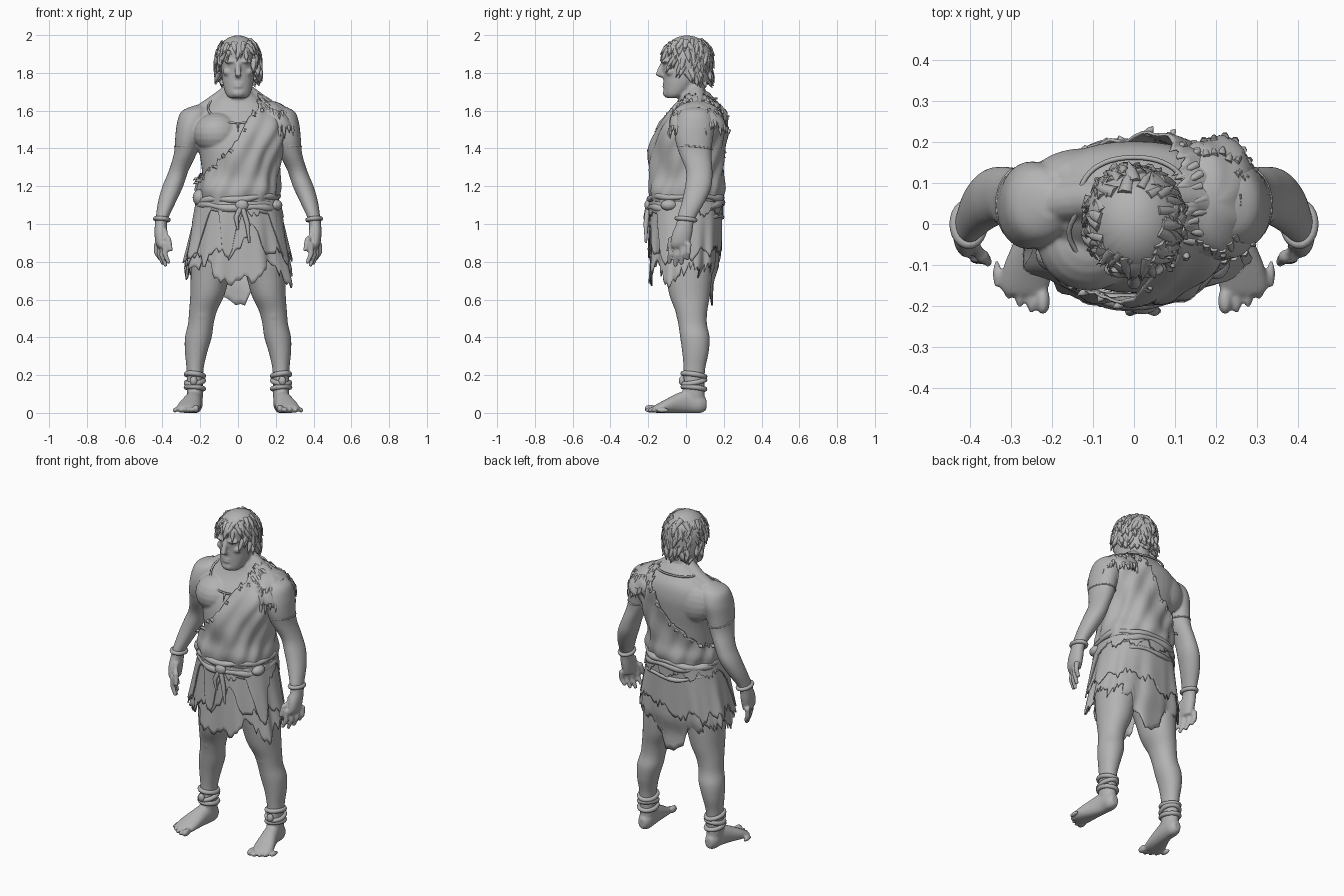
import bpy, bmesh, math, random
from mathutils import Vector

if "Cube" in bpy.data.objects:
    bpy.data.objects.remove(bpy.data.objects["Cube"])
random.seed(4)
PI, TAU = math.pi, math.tau
parts = {}          # name -> (verts, faces)

def add(name, rows, caps=True):
    """Skin a list of closed point rings and append it to a named part."""
    vs, fs = parts.setdefault(name, ([], []))
    o, n = len(vs), len(rows[0])
    for r in rows:
        vs.extend(tuple(p) for p in r)
    for j in range(len(rows) - 1):
        for i in range(n):
            a, b = o + j * n, o + (j + 1) * n
            fs.append((a + i, a + (i + 1) % n, b + (i + 1) % n, b + i))
    if caps:
        fs.append(tuple(range(o, o + n)))
        fs.append(tuple(o + (len(rows) - 1) * n + i for i in range(n)))

def dense(keys, steps=4):
    """Smooth interpolation through key tuples."""
    out = []
    for i in range(len(keys) - 1):
        a, b, c, d = keys[max(i - 1, 0)], keys[i], keys[i + 1], keys[min(i + 2, len(keys) - 1)]
        for s in range(steps):
            t = s / steps
            out.append(tuple(q + .5 * t * (r - p + t * (2 * p - 5 * q + 4 * r - w + t * (3 * (q - r) + w - p)))
                             for p, q, r, w in zip(a, b, c, d)))
    return out + [keys[-1]]

def oval(a, rx, ry, p=2.0):
    c, s = math.cos(a), math.sin(a)
    return (math.copysign(abs(c) ** (2 / p), c) * rx, math.copysign(abs(s) ** (2 / p), s) * ry)

def loft(name, keys, side=1, axis='z', n=28, p=2.1):
    rows = []
    for x, y, z, rx, ry in dense(keys):
        ring = [oval(TAU * i / n, max(rx, .004), max(ry, .004), p) for i in range(n)]
        rows.append([(side * (x + u), y + v, z) if axis == 'z' else (side * (x + u), y, max(z + v, 0))
                     for u, v in ring])
    add(name, rows)

def ball(name, c, r, n=18):
    add(name, [[(c[0] + r[0] * math.cos(e) * math.cos(TAU * i / n), c[1] + r[1] * math.cos(e) * math.sin(TAU * i / n),
                 c[2] + r[2] * math.sin(e)) for i in range(n)] for e in [math.radians(d) for d in range(-85, 86, 17)]])

def tube(name, pts, radii, loop=False, n=8):
    pts = [Vector(p) for p in pts]
    rows, m = [], len(pts)
    for i, p in enumerate(pts):
        t = (pts[(i + 1) % m] - pts[i - 1]) if loop else (pts[min(i + 1, m - 1)] - pts[max(i - 1, 0)])
        t.normalize()
        ref = Vector((0, 0, 1)) if abs(t.z) < .8 else Vector((0, 1, 0))
        u = t.cross(ref).normalized()
        v = u.cross(t)
        r = radii[i] if isinstance(radii, (list, tuple)) else radii
        rows.append([p + r * (u * math.cos(TAU * k / n) + v * math.sin(TAU * k / n)) for k in range(n)])
    if loop:
        rows.append(rows[0])
    add(name, rows, not loop)

def tuft(name, base, tip, w):
    base, tip = Vector(base), Vector(tip)
    mid = base.lerp(tip, .55) + Vector((0, 0, .006))
    tube(name, [base, mid, tip], [w, w * .75, .0015], n=6)

# ---- torso profile, shared by skin, tunic and necklace: z, centre y, rx, ry
TORSO = dense([(.80, .01, .17, .13), (.95, .01, .20, .155), (1.08, 0, .19, .16), (1.2, 0, .185, .162),
               (1.35, .006, .2, .174), (1.45, .02, .225, .175), (1.53, .042, .235, .16), (1.6, .064, .2, .128),
               (1.65, .062, .14, .1), (1.70, .045, .075, .075)], 6)

def torso(a, z, off=0.0):
    z = min(max(z, TORSO[0][0]), TORSO[-1][0])
    for k, l in zip(TORSO, TORSO[1:]):
        if z <= l[0]:
            break
    t = (z - k[0]) / (l[0] - k[0])
    cy, rx, ry = [k[i] + (l[i] - k[i]) * t for i in (1, 2, 3)]
    x, y = oval(a, rx + off, ry + off, 2.25)
    return Vector((x, y + cy, z))

# ---- bare body
add('body', [[torso(TAU * i / 40, k[0]) for i in range(40)] for k in TORSO])
loft('body', [(0, .05, 1.58, .09, .085), (0, .035, 1.66, .072, .075), (0, .02, 1.78, .068, .075)])
loft('body', [(0, -.068, 1.667, .045, .035), (0, -.055, 1.687, .064, .06), (0, -.03, 1.74, .08, .088),
              (0, -.008, 1.80, .087, .112), (0, 0, 1.87, .09, .127), (0, 0, 1.93, .088, .12), (0, 0, 1.98, .04, .06)])
tube('body', [(0, -.115, 1.865), (0, -.135, 1.82), (0, -.145, 1.795), (0, -.115, 1.78)], [.012, .015, .02, .012])
ball('body', (0, -.098, 1.693), (.038, .026, .024))                 # chin
ball('body', (0, -.108, 1.742), (.032, .016, .009))                 # lips
ball('body', (0, -.11, 1.727), (.028, .016, .008))
ball('body', (-.11, -.045, 1.48), (.125, .118, .11), 28)            # bare chest muscle
for s in (-1, 1):
    ball('body', (s * .036, -.11, 1.86), (.04, .022, .011))         # brow
    ball('body', (s * .036, -.1, 1.838), (.014, .016, .009))        # eye
    ball('body', (s * .055, -.08, 1.805), (.026, .03, .022))        # cheekbone
    tube('body', [(s * .04, .055, 1.70), (s * .12, .06, 1.635), (s * .21, .05, 1.575)], [.045, .05, .05], n=14)
    ball('body', (s * .12, .11, 1.51), (.13, .075, .12), 28)        # shoulder blade
    loft('body', [(.20, .05, 1.628, .03, .035), (.225, .05, 1.596, .075, .084), (.247, .047, 1.53, .077, .106),
                  (.265, .042, 1.45, .068, .1), (.28, .05, 1.37, .06, .085), (.315, .07, 1.28, .052, .07),
                  (.345, .065, 1.2, .055, .07), (.375, .04, 1.12, .048, .062), (.4, .005, 1.04, .035, .05),
                  (.408, -.006, 1.0, .032, .046), (.409, -.02, .95, .033, .053), (.408, -.03, .90, .029, .052),
                  (.404, -.033, .875, .02, .045)], s)
    for k in range(4):                                              # fingers
        x, y, l = .43 - .015 * k, .016 - .032 * k, (.07, .095, .105, .09)[k]
        tube('body', [(s * x, y, .90), (s * (x + .002), y - .004, .88 - l * .45), (s * (x - .02), y - .008, .88 - l)],
             [.0155, .0145, .011])
    tube('body', [(s * .39, -.045, .965), (s * .37, -.078, .92), (s * .354, -.095, .855)], [.02, .018, .011])
    loft('body', [(.105, .01, .93, .1, .13), (.13, .01, .82, .115, .132), (.148, .015, .72, .103, .122),
                  (.163, .02, .62, .09, .107), (.185, .028, .54, .074, .085), (.197, .035, .47, .068, .076),
                  (.21, .047, .4, .071, .078), (.222, .05, .32, .059, .07), (.227, .045, .24, .046, .058),
                  (.228, .042, .17, .043, .056), (.228, .04, .1, .043, .058), (.228, .045, .03, .038, .055)], s)
    ball('body', (s * .19, -.02, .53), (.045, .033, .055))          # kneecap
    loft('body', [(.228, .108, .045, .022, .03), (.228, .075, .05, .04, .052), (.23, .02, .06, .043, .062),
                  (.242, -.04, .052, .05, .054), (.257, -.1, .037, .06, .039), (.266, -.15, .024, .06, .025),
                  (.268, -.172, .02, .048, .016)], s, 'y')
    for k in range(5):                                              # toes
        r = .022 if k == 0 else .0165 - .0007 * k
        ball('body', (s * (.222 + .028 * k), -.187 + .004 * k * k, r), (r * .82, .036, r), 10)

# ---- hair cap with layered locks
def hair(a, e):
    w = math.cos(e * (1 if e > 0 else .5))
    return Vector((.12 * w * math.cos(a), .006 + .136 * w * math.sin(a), 1.868 + (.13 if e > 0 else .15) * math.sin(e)))

def hair_limit(a):
    front = abs((a + PI / 2 + PI) % TAU - PI)
    return math.radians(24 if front < .8 else 6 if front < 1.25 else -25 if front < 1.8 else -54)

cols = []
for i in range(48):
    a = TAU * i / 48
    lo = hair_limit(a) + random.uniform(-.12, .12)
    cols.append([hair(a, PI / 2 + (lo - PI / 2) * j / 14) for j in range(15)])
add('hair', [[c[j] for c in cols] for j in range(15)], False)
for e in range(46, -58, -13):
    m = 22
    for i in range(m):
        a, el = TAU * (i + random.random()) / m, math.radians(e + random.uniform(-7, 7))
        if el < hair_limit(a) - .1:
            continue
        p, q = hair(a, el), hair(a + random.uniform(-.3, .3), el - .5)
        out = Vector((math.cos(a), math.sin(a), 0))
        flare = random.uniform(-.002, .014) + (.014 if el < -.2 else 0)
        tuft('hair', p - out * .012, q + out * flare, random.uniform(.013, .02))

# ---- one-shoulder tunic with a torn diagonal edge
def edge_gap(a, z):
    x = torso(a, z, .015).x
    return z - (1.44 + (2.0 if x > 0 else 1.0) * x)

N, cols = 120, []
for i in range(N):
    a = TAU * i / N
    lo, hi = 1.08, 1.69
    for _ in range(25):
        m = (lo + hi) / 2
        lo, hi = (m, hi) if edge_gap(a, m) < 0 else (lo, m)
    top = lo + random.uniform(-.018, .016)
    col = []
    for j in range(31):
        z = 1.07 + (top - 1.07) * j / 30
        fold = .007 * math.sin(5 * a + 16 * z) + .005 * math.sin(13 * a - 25 * z) + .014 * math.exp(-((z - 1.18) / .05) ** 2)
        col.append(torso(a, z, .022 + fold))
    cols.append(col)
    if i % 4 == 0:                                                  # frayed edge
        o = Vector((math.cos(a), math.sin(a), 0))
        tuft('tunic_fringe', col[-3], col[-1] + o * .014 + Vector((random.uniform(-.02, .02), 0, -.018)), .011)
add('tunic', [[c[j] for c in cols] for j in range(31)], False)

# ---- ragged pelt over the covered shoulder
cols = []
for i in range(60):
    a = TAU * i / 60
    low = math.radians(10 + 12 * math.cos(2 * a)) + random.uniform(-.2, .2)
    col = []
    for j in range(11):
        e = PI / 2 + (low - PI / 2) * j / 10
        r = 1 + .04 * math.sin(6 * a + 5 * e)
        col.append(Vector((.195 + .12 * r * math.cos(e) * math.cos(a), .058 + .152 * r * math.cos(e) * math.sin(a),
                           1.515 + .13 * math.sin(e) - .03 * math.cos(e) * math.cos(a))))
    cols.append(col)
    if math.cos(a) > -.6 and i % 2:
        for j in (6, 10):
            o = Vector((math.cos(a), math.sin(a), 0))
            tuft('shoulder_fur', col[j - 1], col[j] + o * .01 + Vector((0, 0, random.uniform(-.04, -.01))), .011)
add('shoulder_pelt', [[c[j] for c in cols] for j in range(11)], False)

# ---- layered torn skirt
def skirt(name, off, hem, rag, n=110):
    cols = []
    for i in range(n):
        a = TAU * i / n
        bot = hem(a) + random.uniform(-rag, rag) + .02 * math.sin(a * 11 + off * 300)
        front = .5 - .5 * math.sin(a)
        col = []
        for j in range(17):
            t = j / 16
            z = 1.12 + (bot - 1.12) * t
            d = min((1.12 - z) / .38, 1.15)
            f = 1 + .04 * d * math.sin(9 * a + 40 * off) + .02 * d * math.sin(17 * a + 2)
            x, y = oval(a, (.2 + off + .082 * d) * f, (.174 + off + (.03 * front - .012) * d) * f, 2.3)
            if d > .9 and math.sin(a) > 0:
                y -= .12 * (d - .9)
            col.append((x, y + .002, z))
        cols.append(col)
    add(name, [[c[j] for c in cols] for j in range(17)], False)

def bump(a, c, w):
    return math.exp(-(((a - c + PI) % TAU - PI) / w) ** 2)

skirt('under_skirt', 0, lambda a: .765 - .09 * bump(a, 1.5 * PI, .35) - .2 * bump(a, PI / 2, .36)
      - .1 * bump(a, 1.86 * PI, .18) - .04 * bump(a, 1.1 * PI, .2) + .05 * bump(a, 1.28 * PI, .15), .035)
skirt('over_skirt', .012, lambda a: .84 + .14 * bump(a, 1.58 * PI, .2) - .04 * bump(a, 1.2 * PI, .4)
      + .04 * math.sin(a * 2) * max(0, math.sin(a)), .03)
skirt('side_rags', .02, lambda a: 1.07 - .3 * bump(a, 1.84 * PI, .24) - .28 * bump(a, 1.17 * PI, .24)
      - .25 * bump(a, 1.45 * PI, .16), .02)

# ---- rolled belt, folds, knot and hanging ends
for z0, tilt, r, ph in ((1.135, .012, .017, 0), (1.1, -.015, .019, 1), (1.06, .022, .012, 2)):
    pts = []
    for i in range(72):
        a = TAU * i / 72
        x, y = oval(a, .21, .19, 2.3)
        pts.append((x, y, z0 + tilt * math.cos(a + ph) + .006 * math.sin(5 * a + ph)))
    tube('belt', pts, [r * (1 + .2 * math.sin(7 * TAU * i / 72 + ph)) for i in range(72)], True)
ball('belt_knot', (.02, -.2, 1.1), (.035, .02, .03))
ball('belt_knot', (-.2, -.07, 1.14), (.04, .045, .045))
ball('belt_knot', (.2, -.09, 1.1), (.035, .045, .03))
for x, l in ((-.01, .13), (.05, .2)):
    tube('belt_ends', [(.02, -.2, 1.1), (x, -.212, 1.1 - l / 2), (x + .01, -.212, 1.1 - l)], [.014, .013, .006])

# ---- necklace with small fangs
pts = [torso(TAU * i / 48, 1.665 - .13 * max(0, -math.sin(TAU * i / 48)) ** 2, .012) for i in range(48)]
tube('necklace', pts, .006, True, 6)
for i in range(32, 41, 2):
    tuft('necklace_fangs', pts[i], pts[i] + Vector((0, -.018, -.045)), .007)

# ---- wrist, arm and ankle wraps
def wrap(name, s, c, rx, ry, r, tilt):
    tube(name, [(s * (c[0] + rx * math.cos(TAU * i / 24)), c[1] + ry * math.sin(TAU * i / 24),
                 c[2] + tilt * math.cos(TAU * i / 24 + 1)) for i in range(24)], r, True)

for s in (-1, 1):
    wrap('bracelets', s, (.403, 0, 1.025), .035, .049, .012, .006)
    wrap('arm_bands', s, (.273, .046, 1.405), .061, .091, .005, .01)
    for z, k in ((.2, .01), (.165, -.012), (.132, .008)):
        wrap('ankle_wraps', s, (.228, .042, z), .046, .058, .0135, k)
    ball('ankle_wraps', (s * .235, -.022, .17), (.02, .016, .024), 12)

# ---- build every part in one stone grey
grey = bpy.data.materials.new('stone_grey')
grey.diffuse_color = (.45, .45, .45, 1)
grey.use_nodes = True
grey.node_tree.nodes["Principled BSDF"].inputs["Base Color"].default_value = grey.diffuse_color
for name, (vs, fs) in parts.items():
    me = bpy.data.meshes.new(name)
    me.from_pydata(vs, [], fs)
    bm = bmesh.new()
    bm.from_mesh(me)
    bmesh.ops.remove_doubles(bm, verts=bm.verts, dist=1e-5)
    bmesh.ops.recalc_face_normals(bm, faces=bm.faces)
    bm.to_mesh(me)
    bm.free()
    me.materials.append(grey)
    ob = bpy.data.objects.new(name, me)
    bpy.context.collection.objects.link(ob)
    ob.select_set(True)
    bpy.context.view_layer.objects.active = ob
bpy.ops.object.shade_smooth_by_angle(angle=math.radians(62))
for name in ('tunic', 'shoulder_pelt', 'under_skirt', 'over_skirt', 'side_rags'):
    m = bpy.data.objects[name].modifiers.new('thickness', 'SOLIDIFY')
    m.thickness, m.offset = .007, 0
body = bpy.data.objects['body']                                     # fuse limbs into one skin
m = body.modifiers.new('fuse', 'REMESH')
m.mode, m.voxel_size, m.use_smooth_shade = 'VOXEL', .0065, True
m = body.modifiers.new('soften', 'SMOOTH')
m.factor, m.iterations = .5, 5
